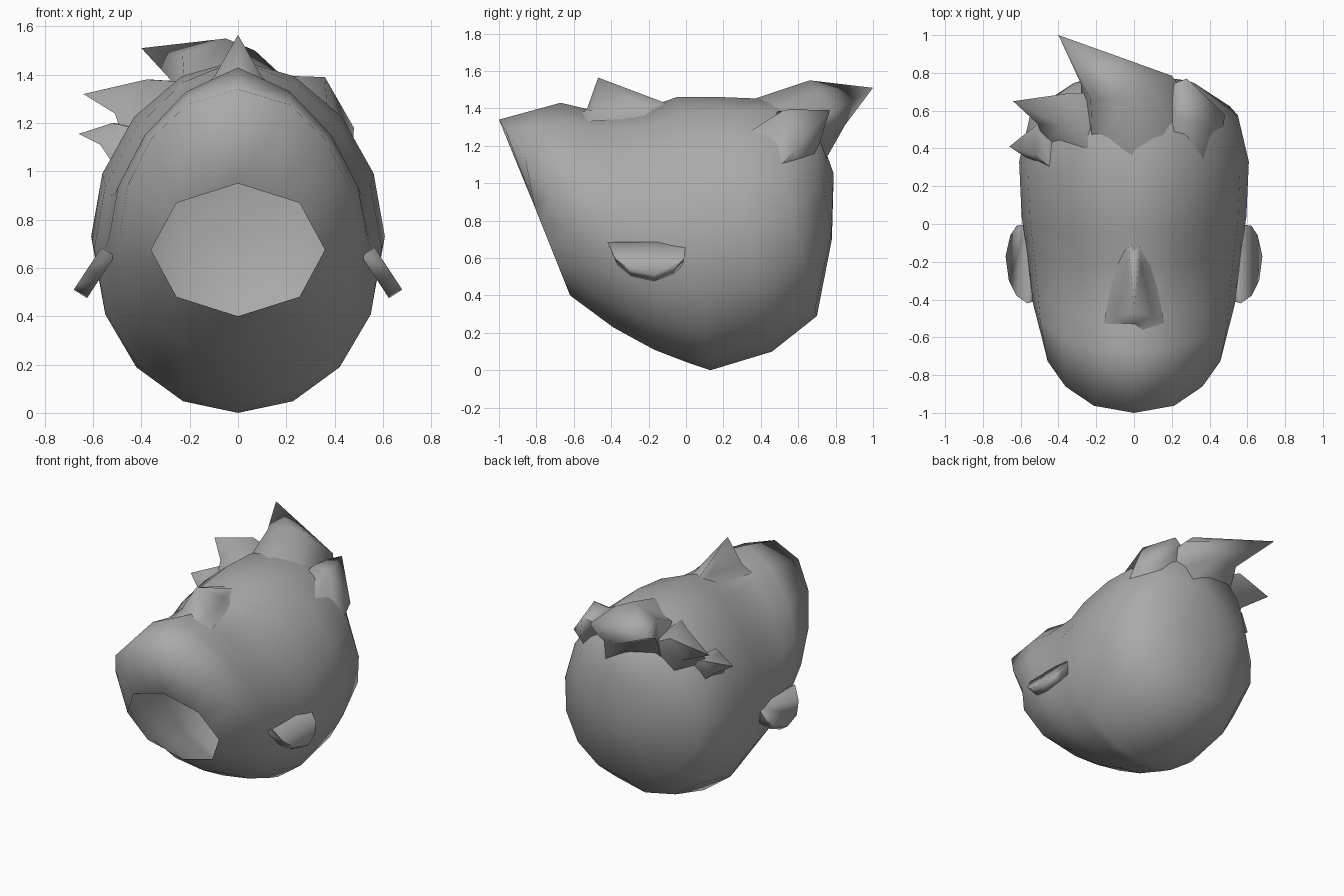
import bpy, math
from mathutils import Vector

grey = bpy.data.materials.new("mid_grey")
grey.diffuse_color = (0.4, 0.4, 0.4, 1)


def make(name, verts, faces, angle=180):
    me = bpy.data.meshes.new(name)
    me.from_pydata([tuple(v) for v in verts], [], faces)
    me.materials.append(grey)
    ob = bpy.data.objects.new(name, me)
    bpy.context.collection.objects.link(ob)
    bpy.ops.object.select_all(action='DESELECT')
    ob.select_set(True)
    bpy.context.view_layer.objects.active = ob
    bpy.ops.object.mode_set(mode='EDIT')
    bpy.ops.mesh.select_all(action='SELECT')
    bpy.ops.mesh.normals_make_consistent(inside=False)
    bpy.ops.object.mode_set(mode='OBJECT')
    bpy.ops.object.shade_smooth_by_angle(angle=math.radians(angle))
    return ob


def loft(rings, tip=None, base_cap=False):
    """Join equal-length loops, optionally closing to a tip point."""
    n = len(rings[0])
    verts = [p for r in rings for p in r]
    faces = []
    for i in range(len(rings) - 1):
        for j in range(n):
            k = (j + 1) % n
            faces.append((i * n + j, i * n + k, (i + 1) * n + k, (i + 1) * n + j))
    if tip:
        verts.append(tip)
        o = (len(rings) - 1) * n
        faces += [(o + j, o + (j + 1) % n, len(verts) - 1) for j in range(n)]
    if base_cap:
        faces.append(tuple(reversed(range(n))))
    return verts, faces


# Head, lying face up: tilted rings from the open neck to the crown
# face-side y, z; back-side y, z; half width; sideways bulge; fullness; cheek drop
STATIONS = [
    (-0.84, 0.95, -0.62, 0.40, 0.36, 0.0, 1.0, 0),
    (-1.00, 1.34, -0.39, 0.23, 0.49, 0.10, 0.87, 0.02),
    (-0.67, 1.43, -0.17, 0.11, 0.535, 0.0, 0.95, 0.06),
    (-0.50, 1.39, -0.08, 0.075, 0.55, 0.0, 1.0, 0.05),
    (-0.22, 1.40, 0.04, 0.03, 0.575, 0.0, 1.0, 0.05),
    (-0.05, 1.46, 0.13, 0.00, 0.595, 0.0, 1.0, 0.04),
    (0.20, 1.46, 0.46, 0.10, 0.608, 0.0, 1.0, 0.01),
    (0.45, 1.45, 0.70, 0.29, 0.55, 0.0, 1.0, 0),
    (0.68, 1.36, 0.78, 0.70, 0.34, 0.0, 1.0, 0),
]


def head_ring(yt, zt, yb, zb, w, bulge, power, drop):
    pts = []
    for i in range(16):
        a = math.tau * i / 16
        s, c = math.sin(a), math.cos(a)
        t = (1 - c) / 2
        x = math.copysign(abs(s) ** power, s) * w
        z = zt + (zb - zt) * t
        if c > 0:
            z -= drop * abs(math.sin(2 * a))
        if w > 0.4:
            z -= 0.05 * s * s
        pts.append(Vector((x, yt + (yb - yt) * t + bulge * s * s, z)))
    return pts


rings = [head_ring(*s) for s in STATIONS]
for i in range(1, 16, 2):  # the neck opening is an octagon
    rings[0][i] = (rings[0][i - 1] + rings[0][(i + 1) % 16]) / 2
make("head", *loft(rings, tip=(0, 0.79, 1.05)))

# Nose: soft wedge whose skirt sinks into the face
make("nose", *loft(
    [[(-0.16, -0.52, 1.33), (0, -0.62, 1.38), (0.16, -0.52, 1.33), (0.10, -0.22, 1.35),
      (0.07, -0.02, 1.40), (0, 0.0, 1.42), (-0.07, -0.02, 1.40), (-0.10, -0.22, 1.35)],
     [(-0.1, -0.49, 1.39), (0, -0.53, 1.395), (0.1, -0.49, 1.39), (0.035, -0.22, 1.41),
      (0.03, -0.1, 1.425), (0, -0.2, 1.43), (-0.03, -0.1, 1.425), (-0.035, -0.22, 1.41)]],
    tip=(0, -0.47, 1.565)))

# Ears: slanted half discs
OUTLINE = [(0.0, 0), (-0.01, 0.5), (-0.06, 0.78), (-0.17, 1), (-0.3, 0.85),
           (-0.38, 0.5), (-0.42, 0)]
for side, label in ((1, "right"), (-1, "left")):
    outer = [(side * (0.565 + 0.115 * d), y, 0.685 - 0.175 * d) for y, d in OUTLINE]
    inner = [(x - side * 0.055, y * 0.94 - 0.01, z - 0.035) for x, y, z in outer]
    v, f = loft([outer, inner], base_cap=True)
    f.append(tuple(range(7, 14)))
    make(label + "_ear", v, f, 95)

# Hair: large swept quiff and smaller side spikes
quiff_base = [(-0.22, 0.39, 1.34), (0.0, 0.30, 1.43), (0.2, 0.36, 1.36), (0.42, 0.5, 1.12),
              (0.15, 0.72, 1.08), (-0.28, 0.64, 1.12)]
quiff_mid = [(-0.23, 0.66, 1.48), (-0.05, 0.66, 1.55), (0.07, 0.70, 1.50), (0.2, 0.785, 1.38),
             (-0.03, 0.85, 1.31), (-0.28, 0.74, 1.38)]
make("hair_quiff", *loft([quiff_base, quiff_mid], tip=(-0.4, 1.0, 1.51)), angle=80)

make("hair_upper_spike", *loft(
    [[(-0.2, 0.36, 1.37), (-0.18, 0.70, 1.30), (-0.32, 0.64, 1.08), (-0.47, 0.42, 1.12)],
     [(-0.38, 0.52, 1.38), (-0.36, 0.69, 1.38), (-0.44, 0.67, 1.24), (-0.51, 0.53, 1.24)]],
    tip=(-0.64, 0.65, 1.32)), angle=80)

make("hair_lower_spike", *loft(
    [[(-0.43, 0.29, 1.18), (-0.41, 0.54, 1.18), (-0.44, 0.52, 1.0), (-0.51, 0.33, 1.02)],
     [(-0.52, 0.36, 1.20), (-0.51, 0.53, 1.20), (-0.55, 0.49, 1.10), (-0.57, 0.35, 1.11)]],
    tip=(-0.66, 0.41, 1.155)), angle=80)

make("hair_right_spike", *loft(
    [[(0.2, 0.36, 1.36), (0.12, 0.68, 1.28), (0.3, 0.62, 1.05), (0.47, 0.46, 1.04),
      (0.37, 0.3, 1.25)],
     [(0.22, 0.56, 1.395), (0.2, 0.74, 1.36), (0.34, 0.71, 1.20), (0.48, 0.58, 1.18),
      (0.36, 0.52, 1.39)]],
    tip=(0.28, 0.77, 1.39)), angle=80)
